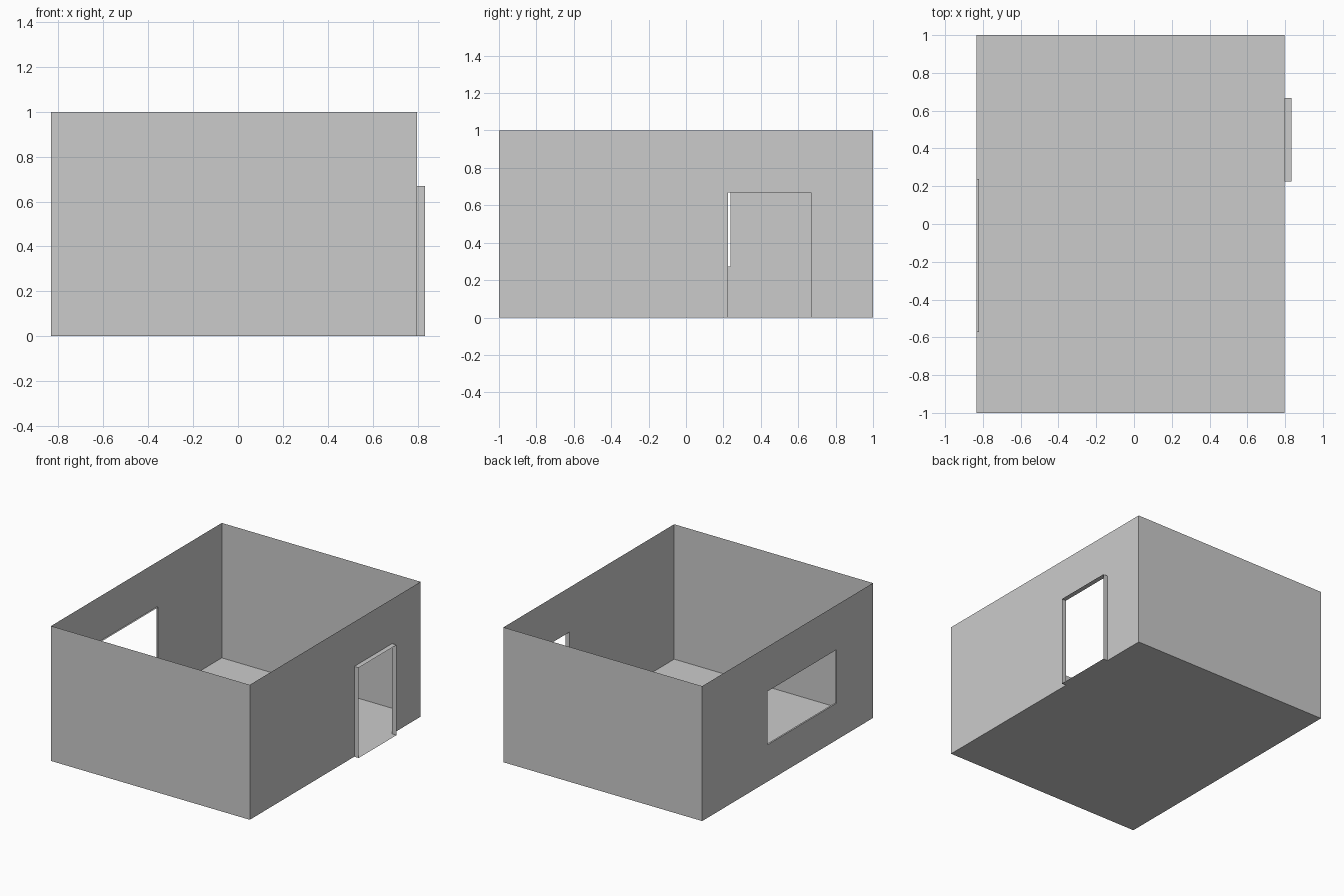
import bpy

if "Cube" in bpy.data.objects:
    bpy.data.objects.remove(bpy.data.objects["Cube"])

X0, X1 = -0.833, 0.797      # window wall, door wall
Y, H = 1.0, 1.0


def sheet(name, quads):
    """Thin surface object made from corner-listed quads."""
    verts, faces = [], []
    for q in quads:
        faces.append([len(verts) + i for i in range(4)])
        verts.extend(q)
    mesh = bpy.data.meshes.new(name)
    mesh.from_pydata(verts, [], faces)
    obj = bpy.data.objects.new(name, mesh)
    bpy.context.collection.objects.link(obj)
    return obj


def rect_x(x, y0, y1, z0, z1):
    return [(x, y0, z0), (x, y1, z0), (x, y1, z1), (x, y0, z1)]


def side_wall(name, x, y0, y1, z0, z1):
    """Wall in a plane of constant x with a rectangular opening."""
    quads = [rect_x(x, -Y, y0, 0, H), rect_x(x, y1, Y, 0, H),
             rect_x(x, y0, y1, z1, H)]
    if z0 > 0:
        quads.append(rect_x(x, y0, y1, 0, z0))
    if x < 0:
        quads = [q[::-1] for q in quads]
    sheet(name, quads)


def reveal(name, xa, xb, y0, y1, z0, z1):
    """Four-sided sleeve around an opening, running from xa to xb."""
    a, b = rect_x(xa, y0, y1, z0, z1), rect_x(xb, y0, y1, z0, z1)
    sheet(name, [[a[i], a[i - 1], b[i - 1], b[i]] for i in range(4)])


# Floor
sheet("floor", [[(X0, -Y, 0), (X1, -Y, 0), (X1, Y, 0), (X0, Y, 0)]])

# Front and back walls
front = [(X0, -Y, 0), (X1, -Y, 0), (X1, -Y, H), (X0, -Y, H)]
sheet("front_wall", [front])
sheet("back_wall", [[(x, -y, z) for x, y, z in reversed(front)]])

# Door wall with projecting door frame
door = (0.224, 0.667, 0.0, 0.669)
side_wall("door_wall", X1, *door)
reveal("door_frame", X1, 0.833, *door)

# Window wall with shallow inset window frame
window = (-0.572, 0.238, 0.273, 0.669)
side_wall("window_wall", X0, *window)
reveal("window_frame", X0, X0 + 0.012, *window)
